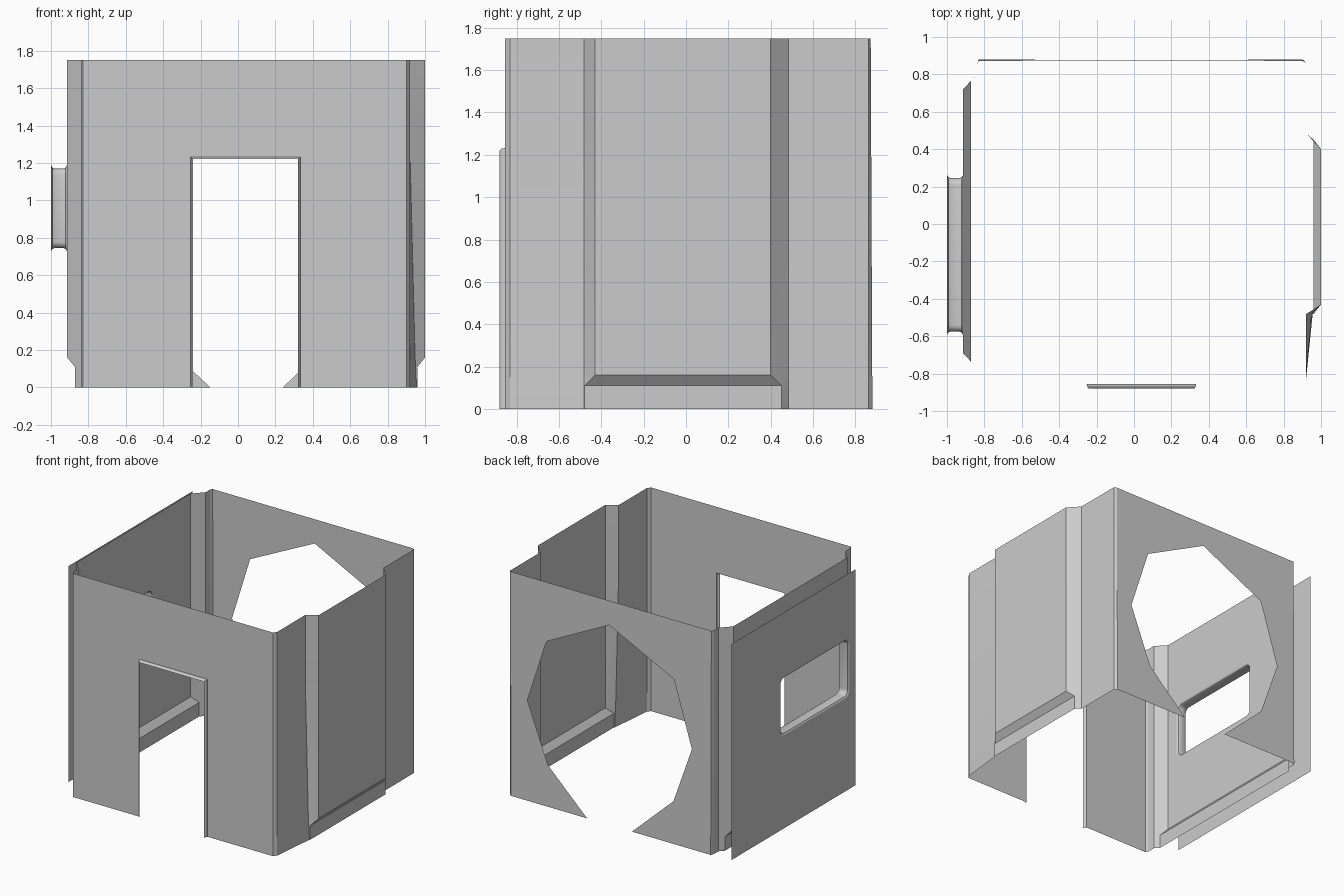
import bpy, bmesh, math
from mathutils import Vector

if "Cube" in bpy.data.objects:
    bpy.data.objects.remove(bpy.data.objects["Cube"])

H = 1.75


def finish(name, bm, out):
    """Weld, point the faces towards 'out', shade smooth with sharp edges."""
    bmesh.ops.remove_doubles(bm, verts=bm.verts, dist=1e-5)
    bmesh.ops.recalc_face_normals(bm, faces=bm.faces)
    bm.normal_update()
    if sum(f.calc_area() * f.normal.dot(Vector(out)) for f in bm.faces) < 0:
        bmesh.ops.reverse_faces(bm, faces=bm.faces)
    for f in bm.faces:
        f.smooth = True
    me = bpy.data.meshes.new(name)
    bm.to_mesh(me)
    bm.free()
    me.set_sharp_from_angle(angle=math.radians(25))
    ob = bpy.data.objects.new(name, me)
    bpy.context.collection.objects.link(ob)
    return ob


def loft(bm, rows, closed=False, skip=()):
    """Quads between neighbouring rows of points; skip holds (row, column)."""
    grid = [[bm.verts.new(p) for p in row] for row in rows]
    n = len(grid[0])
    for i in range(len(grid) - 1):
        for j in range(n if closed else n - 1):
            if (i, j) not in skip:
                k = (j + 1) % n
                bm.faces.new((grid[i][j], grid[i][k], grid[i + 1][k], grid[i + 1][j]))


def panel(bm, *loops):
    """Flat panel: an outline and, optionally, a hole."""
    edges = []
    for loop in loops:
        vs = [bm.verts.new(p) for p in loop]
        edges += [bm.edges.new((vs[i - 1], vs[i])) for i in range(len(vs))]
    bmesh.ops.triangle_fill(bm, edges=edges, use_beauty=True)


def back_y(z):
    return 0.88 - 0.008 * z / H


def window_ring(x, grow, r=0.035, seg=5):
    y0, y1, z0, z1 = -0.575 - grow, 0.245 + grow, 0.745 - grow, 1.17 + grow
    r += grow
    pts = []
    for q, (y, z) in enumerate(((y1 - r, z1 - r), (y0 + r, z1 - r),
                                (y0 + r, z0 + r), (y1 - r, z0 + r))):
        for i in range(seg + 1):
            a = math.pi / 2 * (q + i / seg)
            pts.append((x, y + r * math.cos(a), z + r * math.sin(a)))
    return pts


def door_path(y, inset):
    x0, x1, top = -0.253 + inset, 0.333 - inset, 1.232 - inset
    return [(x0, y, 0), (x0, y, top), (x1, y, top), (x1, y, 0)]


# front wall with doorway
bm = bmesh.new()
panel(bm, [(-0.83, -0.855, 0), (-0.83, -0.855, H), (0.90, -0.855, H),
           (0.90, -0.855, 0)] + door_path(-0.855, 0)[::-1])
finish("front_wall", bm, (0, -1, 0))

# raised lip around the doorway
bm = bmesh.new()
loft(bm, [door_path(-0.855, 0), door_path(-0.87, 0.003), door_path(-0.88, 0.012)])
finish("door_frame", bm, (0, -1, 0))

# back wall with a large faceted opening that reaches the floor
opening = [(0.24, 0), (0.58, 0.325), (0.76, 0.784), (0.596, 1.288), (0.053, 1.56),
           (-0.507, 1.287), (-0.665, 0.782), (-0.507, 0.334), (-0.148, 0)]
outline = [(-0.83, 0), (-0.83, H), (0.90, H), (0.90, 0)] + opening
bm = bmesh.new()
panel(bm, [(x, back_y(z), z) for x, z in outline])
finish("back_wall", bm, (0, 1, 0))

# right wall: raised bay, sloped skirting, flared foot towards the front
bm = bmesh.new()
rows = []
for z, foot in ((0, 0.955), (0.11, 0.95), (0.16, 0.947), (1.24, 0.92), (H, 0.92)):
    low = z < 0.15
    bay = [(0.96, -0.48), (0.96, 0.45)] if low else [(1.0, -0.43), (1.0, 0.40)]
    cols = [(0.90, -0.855), (0.92, -0.83), (foot, -0.482)] + bay
    cols += [(0.92, 0.485), (0.92, 0.862), (0.90, back_y(z))]
    rows.append([(x, y, z) for x, y in cols])
loft(bm, rows)
finish("right_wall", bm, (1, 0, 0))

# left wall: wider bay with a window opening
bm = bmesh.new()
rows = []
for z in (0, 0.11, 0.16, H):
    low = z < 0.15
    bay = [(-0.872, -0.735), (-0.872, 0.765)] if low else [(-0.914, -0.69), (-0.914, 0.72)]
    cols = [(-0.83, -0.855), (-0.84, -0.835), (-0.84, -0.77)] + bay
    cols += [(-0.84, 0.80), (-0.84, 0.855), (-0.83, back_y(z))]
    rows.append([(x, y, z) for x, y in cols])
loft(bm, rows, skip={(2, 3)})
panel(bm, [rows[2][3], rows[2][4], rows[3][4], rows[3][3]], window_ring(-0.914, 0.018))
finish("left_wall", bm, (-1, 0, 0))

# outer cladding panel on the left, standing clear of the wall
bm = bmesh.new()
panel(bm, [(-1, y, z) for y, z in ((-0.67, 0.0), (0.865, 0.0),
                                   (0.865, 1.69), (-0.67, 1.69))],
      window_ring(-1, 0.018))
finish("outer_panel", bm, (-1, 0, 0))

# window reveal joining panel and wall, with rounded lips
bm = bmesh.new()
loft(bm, [window_ring(x, g) for x, g in ((-1, 0.018), (-0.993, 0.006), (-0.98, 0),
                                         (-0.934, 0), (-0.921, 0.006), (-0.914, 0.018))],
     closed=True)
finish("window_frame", bm, (-1, 0, 0))
